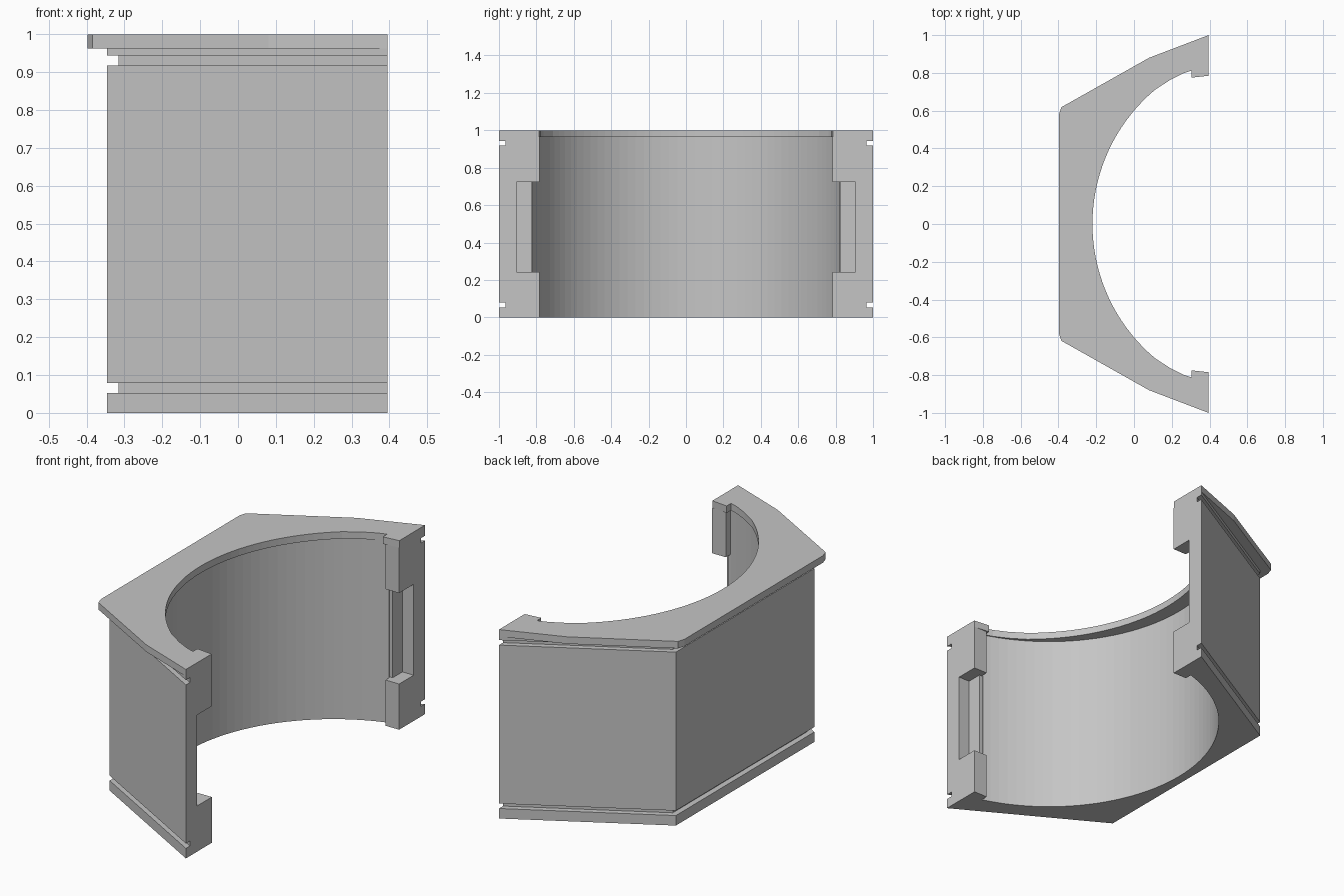
import bpy, bmesh, math

cube = bpy.data.objects.get("Cube")
if cube:
    bpy.data.objects.remove(cube, do_unlink=True)

grey = bpy.data.materials.new("plain grey")
grey.use_nodes = True
COLOUR = (0.56, 0.56, 0.56, 1)
grey.diffuse_color = COLOUR
grey.node_tree.nodes["Principled BSDF"].inputs["Base Color"].default_value = COLOUR

END = 0.395      # open end of the half shell
BACK = -0.346    # flat wall opposite the open end
FLANGE_Z = 0.963
SLOPE = 0.568    # fall of the slanted side walls


def prism(name, outline, z0, z1):
    """Extrude a plan outline between two heights."""
    bm = bmesh.new()
    face = bm.faces.new([bm.verts.new((x, y, z0)) for x, y in outline])
    new = bmesh.ops.extrude_face_region(bm, geom=[face])["geom"]
    bmesh.ops.translate(bm, vec=(0, 0, z1 - z0),
                        verts=[v for v in new if isinstance(v, bmesh.types.BMVert)])
    bmesh.ops.recalc_face_normals(bm, faces=bm.faces)
    mesh = bpy.data.meshes.new(name)
    bm.to_mesh(mesh)
    bm.free()
    mesh.materials.append(grey)
    obj = bpy.data.objects.new(name, mesh)
    bpy.context.collection.objects.link(obj)
    return obj


def mirrored(half):
    """Complete a +y half path with its -y reflection."""
    return half + [(x, -y) for x, y in reversed(half) if y > 1e-6]


def arc(centre, radius, y_start, steps):
    """Quarter path of a circle from y_start down to y = 0 on the -x side."""
    start = math.asin(y_start / radius)
    angles = [start * (1 - i / steps) for i in range(steps + 1)]
    return [(centre - radius * math.cos(a), radius * math.sin(a)) for a in angles]


def hex_path(inset, x_end=END):
    """Three-sided outer path, moved inward by inset."""
    x = BACK + inset
    corner = 1 - (END - BACK) * SLOPE - inset * SLOPE
    return mirrored([(x_end, corner + (x_end - x) * SLOPE), (x, corner)])


def cut(target, cutter):
    mod = target.modifiers.new(cutter.name, "BOOLEAN")
    mod.object = cutter
    mod.operation = "DIFFERENCE"
    mod.solver = "EXACT"
    cutter.hide_render = True
    cutter.hide_set(True)


# Main shell with a round bore and clasp tabs
bore = [(END, 0.783), (0.315, 0.783)] + arc(0.56, 0.857, 0.821, 24)
shell = prism("shell", hex_path(0) + mirrored(bore)[::-1], 0, FLANGE_Z)

# Overhanging top flange with clipped corners and a narrower opening
rim = [(END, 1.0), (0.08, 0.88), (-0.385, 0.618), (-0.397, 0.58)]
lip = [(END, 0.785), (0.305, 0.775), (0.305, 0.812), (0.26, 0.797), (0.19, 0.762)]
lip += arc(0.708, 0.928, 0.71, 18)
prism("top_flange", mirrored(rim) + mirrored(lip)[::-1], FLANGE_Z, 1.0)

# Grooves round the outer walls
for name, low, high in (("lower_groove_cutter", 0.053, 0.079),
                        ("upper_groove_cutter", 0.918, 0.944)):
    groove = hex_path(-0.1, END + 0.1) + hex_path(0.03, END + 0.1)[::-1]
    cut(shell, prism(name, groove, low, high))

# Clasp pocket through the middle of both tabs
POCKET = 0.329
pocket = [(POCKET, -0.905), (END + 0.1, -0.905), (END + 0.1, 0.905), (POCKET, 0.905)]
cut(shell, prism("pocket_cutter", pocket, 0.242, 0.723))

# Bore clearance behind the clasp tabs
clearance = [(0.2, -0.823), (POCKET + 0.01, -0.823), (POCKET + 0.01, 0.823), (0.2, 0.823)]
cut(shell, prism("clearance_cutter", [(max(x, 0.31), y) for x, y in clearance], 0.242, 0.723))
